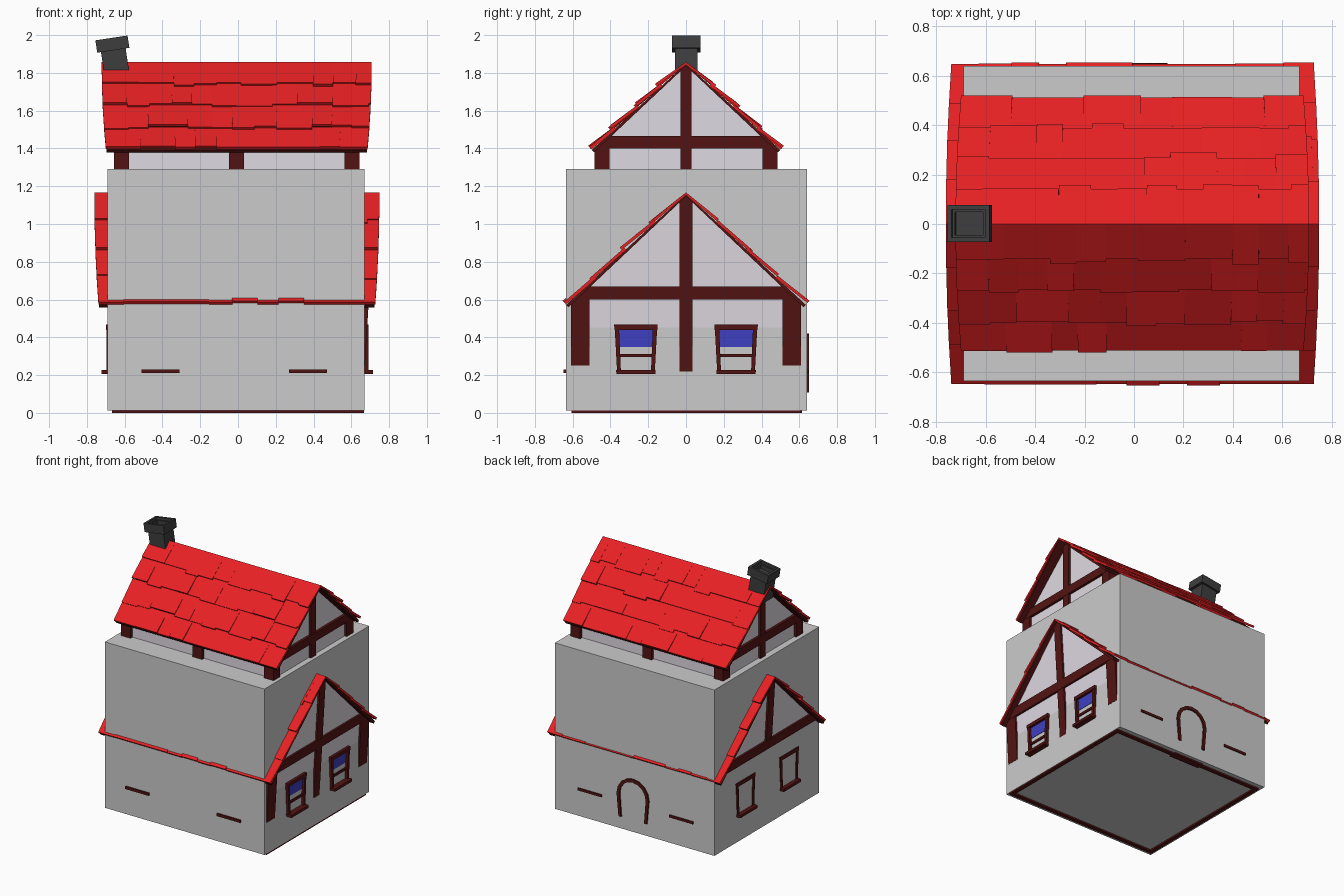
import bpy
import bmesh
import math
import random
from mathutils import Matrix, Vector

random.seed(4)
if "Cube" in bpy.data.objects:
    bpy.data.objects.remove(bpy.data.objects["Cube"])


def material(name, rgb):
    m = bpy.data.materials.new(name)
    m.use_nodes = True
    m.diffuse_color = (*rgb, 1)
    m.node_tree.nodes["Principled BSDF"].inputs["Base Color"].default_value = (*rgb, 1)
    return m


RED = material("roof_red", (0.8, 0.015, 0.017))
WOOD = material("dark_wood", (0.085, 0.007, 0.006))
PLASTER = material("plaster", (0.74, 0.7, 0.76))
GLASS = material("blue_glass", (0.05, 0.05, 0.54))
STONE = material("dark_stone", (0.047, 0.047, 0.047))


def finish(name, bm, mat=None):
    bmesh.ops.recalc_face_normals(bm, faces=bm.faces)
    mesh = bpy.data.meshes.new(name)
    bm.to_mesh(mesh)
    bm.free()
    if mat:
        mesh.materials.append(mat)
    ob = bpy.data.objects.new(name, mesh)
    bpy.context.collection.objects.link(ob)
    return ob


def block(bm, shape):
    """Cube whose unit coordinates are mapped through a shape function."""
    for v in bmesh.ops.create_cube(bm, size=1)["verts"]:
        v.co = shape(*(c + 0.5 for c in v.co))


def box(bm, x, y, z):
    block(bm, lambda u, v, w: Vector((x[0] + (x[1] - x[0]) * u,
                                      y[0] + (y[1] - y[0]) * v,
                                      z[0] + (z[1] - z[0]) * w)))


def mix(a, b, t):
    return a + (b - a) * t


class House:
    """Gabled storey: plaster body, timber frame and shingled roof."""

    def __init__(self, name, cx, half, lean, base, eave_y, eave_z, ridge_z):
        self.name, self.cx, self.half, self.lean, self.base = name, cx, half, lean, base
        self.eave_y, self.eave_z, self.ridge_z = eave_y, eave_z, ridge_z

    def roof_z(self, y):
        return mix(self.ridge_z, self.eave_z, abs(y) / self.eave_y)

    def roof_y(self, z):
        return self.eave_y * (self.ridge_z - z) / (self.ridge_z - self.eave_z)

    def outer(self, z):
        return self.half + self.lean * (z - self.base)

    def body(self, y, inset):
        bm = bmesh.new()
        profile = [(-y, self.base), (y, self.base), (y, self.roof_z(y)),
                   (0, self.ridge_z), (-y, self.roof_z(y))]
        rings = [[bm.verts.new((self.cx + s * (self.outer(z) - inset), py, z))
                  for py, z in profile] for s in (-1, 1)]
        for ring in rings:
            bm.faces.new(ring)
        for i in range(len(profile)):
            j = (i + 1) % len(profile)
            bm.faces.new((rings[0][i], rings[0][j], rings[1][j], rings[1][i]))
        finish(self.name + "_plaster_walls", bm, PLASTER)

    def post(self, bm, side, y0, y1, z0, depth=0.08):
        def shape(u, v, w):
            y = mix(y0, y1, v)
            z = mix(z0, self.roof_z(y), w)
            return Vector((self.cx + side * (self.outer(z) - depth * u), y, z))
        block(bm, shape)

    def timber(self, corner, centre, beam, foot):
        bm = bmesh.new()
        for side in (-1, 1):
            low = foot if side > 0 else (max(foot[0], beam[0]), max(foot[1], beam[0]))
            if foot[0] == self.base:
                low = foot
            # Corner posts and the post under the ridge
            for s in (-1, 1):
                self.post(bm, side, s * corner[0], s * corner[1], low[0])
            for s in (-1, 1):
                self.post(bm, side, 0, s * centre, low[1], 0.05)

            # Cross beam cut to the roof slope
            def cross(u, v, w, side=side):
                z = mix(*beam, w)
                return Vector((self.cx + side * (self.outer(z) - 0.05 * u + 0.002),
                               (2 * v - 1) * self.roof_y(z), z))
            block(bm, cross)
            # Middle post of the long wall
            y = side * corner[1]
            box(bm, (self.cx - 0.04, self.cx + 0.04), (y - side * 0.08, y),
                (self.base, self.roof_z(y)))
        finish(self.name + "_timber_frame", bm, WOOD)

    def roof(self, ridge_half, taper, rows=4, columns=12):
        rise = self.ridge_z - self.eave_z
        length = math.hypot(rise, self.eave_y)

        def point(side, x, s, h):
            y = s * self.eave_y + h * rise / length * min(1, s * 8)
            z = self.ridge_z - s * rise + h * self.eave_y / length
            return Vector((self.cx + x * (ridge_half - taper * s * s), side * y, z))

        deck, tiles = bmesh.new(), bmesh.new()
        for side in (-1, 1):
            block(deck, lambda u, v, w: point(side, (2 * u - 1) * 0.995, v, mix(-0.012, 0.006, w)))
            for r in range(rows):
                cuts = [-1]
                while cuts[-1] < 1 - 3 / columns:
                    cuts.append(cuts[-1] + random.choice((1.8, 2, 2.2, 3.2)) / columns)
                cuts.append(1)
                for a, b in zip(cuts, cuts[1:]):
                    lift = random.choice((0, 0, 0.004, 0.01))
                    end = (r + 1) / rows + (random.choice((0, 0, 0.02, 0.035)) if r < rows - 1 else 0)
                    block(tiles, lambda u, v, w: point(
                        side, mix(a, b, u), mix(r / rows, end, v),
                        0.001 + (0.008 + lift) * v + 0.016 * w))
        finish(self.name + "_roof_deck", deck, WOOD)
        finish(self.name + "_roof_tiles", tiles, RED)


# Plain block around the ground floor
bm = bmesh.new()
box(bm, (-0.69, 0.67), (-0.635, 0.64), (0.012, 1.29))
finish("main_block", bm)

# Lower storey, showing through the block
lower = House("lower", -0.006, 0.676, 0.06, 0.22, 0.63, 0.568, 1.155)
lower.body(0.59, 0.014)
lower.timber((0.51, 0.61), 0.035, (0.6, 0.67), (0.25, 0.19))
lower.roof(0.755, 0.022)

# Upper storey
upper = House("upper", -0.007, 0.65, 0, 1.2, 0.495, 1.388, 1.845)
upper.body(0.46, 0.018)
upper.timber((0.405, 0.485), 0.03, (1.4, 1.465), (1.2, 1.2))
upper.roof(0.715, 0.022)

# Side windows: tapered frames, bars, sills and panes
frames, panes = bmesh.new(), bmesh.new()
for side, face in ((1, 0.69), (-1, 0.697)):
    for cy in (-0.265, 0.265):
        def bar(y0, y1, z0, z1, out=0.0, bm=frames):
            def shape(u, v, w):
                z = mix(z0, z1, w)
                wide = mix(0.88, 1, (z - 0.21) / 0.25)
                return Vector((side * (face + out - 0.05 * u), cy + mix(y0, y1, v) * wide, z))
            block(bm, shape)
        for s in (-1, 1):
            bar(s * 0.09, s * 0.113, 0.22, 0.465)
        bar(-0.115, 0.115, 0.44, 0.467, 0.002)
        bar(-0.1, 0.1, 0.295, 0.313, -0.01)
        bar(-0.118, 0.118, 0.207, 0.228, 0.025)
        bar(-0.095, 0.095, 0.35, 0.45, -0.017, panes)
finish("side_window_frames", frames, WOOD)
finish("side_window_panes", panes, GLASS)

# Window sills on the long walls
bm = bmesh.new()
for s in (-1, 1):
    for x in (-0.41, 0.37):
        box(bm, (x - 0.1, x + 0.1), (s * 0.6, s * 0.648), (0.21, 0.229))
finish("long_wall_sills", bm, WOOD)

# Arched door surround on the back
bm = bmesh.new()
steps = 8
arch = [(math.cos(math.pi * i / steps), math.sin(math.pi * i / steps)) for i in range(steps + 1)]
path = [(0.88, -1.55)] + arch + [(-0.88, -1.55)]
for p, q in zip(path, path[1:]):
    def segment(u, v, w):
        px, pz = p if u < 0.5 else q
        r = mix(0.112, 0.136, w)
        z = 0.285 + (pz * r if pz >= 0 else pz * 0.115)
        return Vector((px * r, mix(0.6, 0.652, v), z))
    block(bm, segment)
finish("door_surround", bm, WOOD)

# Timber sill frame under the house, with a doorstep
bm = bmesh.new()
for s in (-1, 1):
    box(bm, (-0.667, 0.667), (s * 0.575, s * 0.605), (0, 0.02))
    box(bm, (s * 0.637, s * 0.667), (-0.575, 0.575), (0, 0.02))
box(bm, (-0.13, 0.13), (0.56, 0.615), (0, 0.02))
finish("base_frame", bm, WOOD)

# Leaning chimney with a hollow cap
bm = bmesh.new()
box(bm, (-0.066, 0.066), (-0.06, 0.06), (-0.24, -0.05))
box(bm, (-0.086, 0.086), (-0.075, 0.075), (-0.066, 0))
bm.faces.ensure_lookup_table()
top = max(bm.faces, key=lambda f: f.calc_center_median().z)
for thickness, depth in ((0.025, 0.02), (0.015, 0.05)):
    bmesh.ops.inset_region(bm, faces=[top], thickness=thickness)
    rim = bmesh.ops.extrude_discrete_faces(bm, faces=[top])["faces"]
    top = rim[0]
    bmesh.ops.translate(bm, verts=top.verts, vec=(0, 0, -depth))
chimney = finish("chimney", bm, STONE)
chimney.matrix_world = Matrix.Translation((-0.67, 0.002, 1.985)) @ Matrix.Rotation(math.radians(-8.6), 4, "Y")
